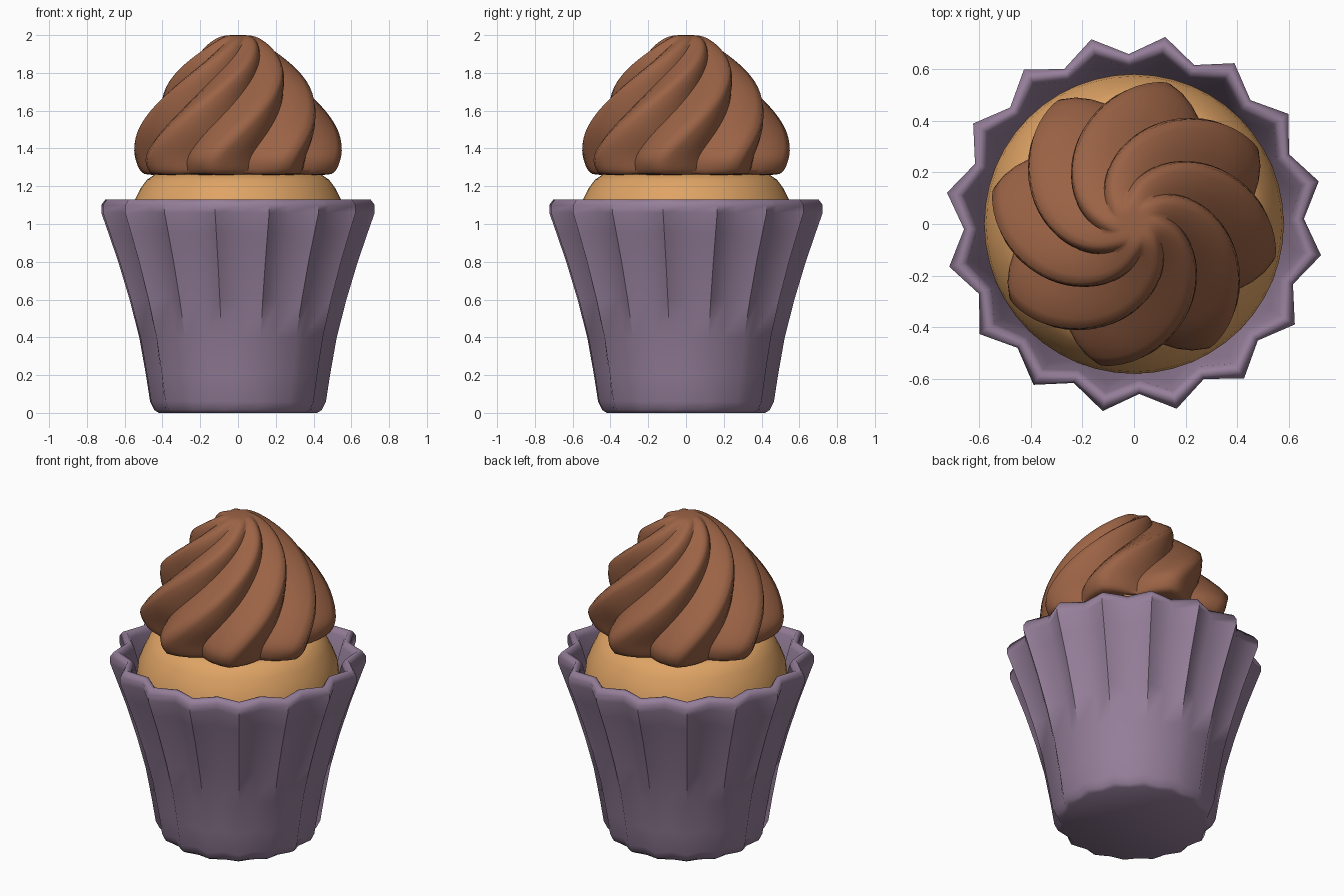
import bpy, bmesh, math

if "Cube" in bpy.data.objects:
    bpy.data.objects.remove(bpy.data.objects["Cube"])


def material(name, rgb):
    m = bpy.data.materials.new(name)
    m.diffuse_color = (*rgb, 1.0)
    m.use_nodes = True
    m.node_tree.nodes["Principled BSDF"].inputs["Base Color"].default_value = m.diffuse_color
    return m


def loft(name, rings, mat, angle):
    """Skin a list of closed rings (lists of points), capping both ends."""
    bm = bmesh.new()
    loops = [[bm.verts.new(p) for p in ring] for ring in rings]
    n = len(loops[0])
    for a, b in zip(loops, loops[1:]):
        for i in range(n):
            j = (i + 1) % n
            bm.faces.new((a[i], a[j], b[j], b[i]))
    bm.faces.new(loops[0][::-1])
    bm.faces.new(loops[-1])
    bmesh.ops.recalc_face_normals(bm, faces=bm.faces)
    me = bpy.data.meshes.new(name)
    bm.to_mesh(me)
    bm.free()
    me.materials.append(mat)
    ob = bpy.data.objects.new(name, me)
    bpy.context.collection.objects.link(ob)
    bpy.ops.object.select_all(action='DESELECT')
    ob.select_set(True)
    bpy.context.view_layer.objects.active = ob
    bpy.ops.object.shade_smooth_by_angle(angle=math.radians(angle))
    return ob


def star_ring(z, tip, valley, points, phase, steps, power=1.0):
    """Ring that swings between a tip and a valley radius."""
    ring = []
    for i in range(points * steps):
        t = (i % steps) / steps
        w = (2 * min(t, 1 - t)) ** power          # 0 at tip, 1 at valley
        r = tip + (valley - tip) * w
        a = math.radians(phase) + 2 * math.pi * i / (points * steps)
        ring.append((r * math.cos(a), r * math.sin(a), z))
    return ring


def interpolate(rows, count):
    """Smooth (Catmull-Rom) resampling of table rows."""
    out = []
    for i in range(len(rows) - 1):
        p0, p1 = rows[max(i - 1, 0)], rows[i]
        p2, p3 = rows[i + 1], rows[min(i + 2, len(rows) - 1)]
        for k in range(count):
            t = k / count
            out.append([0.5 * (2 * b + (c - a) * t + (2 * a - 5 * b + 4 * c - d) * t * t
                               + (3 * b - a - 3 * c + d) * t ** 3)
                        for a, b, c, d in zip(p0, p1, p2, p3)])
    return out + [list(rows[-1])]


purple = material("purple paper", (0.30, 0.21, 0.32))
sponge = material("golden sponge", (0.74, 0.37, 0.13))
chocolate = material("chocolate icing", (0.33, 0.125, 0.06))

# Pleated wrapper: outside wall, rolled rim, inside wall (z, tip, valley)
wall = [(0.0, 0.425, 0.405), (0.015, 0.45, 0.42), (0.06, 0.472, 0.432), (0.2, 0.494, 0.448),
        (0.4, 0.53, 0.478), (0.6, 0.582, 0.522), (0.8, 0.643, 0.575), (0.95, 0.695, 0.62),
        (1.06, 0.734, 0.655), (1.1, 0.734, 0.658), (1.13, 0.712, 0.645),
        (1.13, 0.685, 0.622), (1.1, 0.663, 0.605), (0.95, 0.63, 0.565),
        (0.6, 0.53, 0.48), (0.05, 0.42, 0.39)]
loft("wrapper", [star_ring(z, t, v, 16, 13, 2) for z, t, v in wall], purple, 65)

# Sponge dome sitting inside the wrapper
dome = [(0.08, 0.37), (0.6, 0.47), (0.9, 0.565), (1.0, 0.58), (1.06, 0.572), (1.13, 0.545),
        (1.19, 0.515), (1.235, 0.482), (1.262, 0.44), (1.28, 0.3), (1.285, 0.1)]
loft("cake", [star_ring(z, r, r, 24, 0, 2) for z, r in dome], sponge, 60)

# Swirled icing: eight twisted ridges (z, tip, valley, twist in degrees)
swirl = [(1.26, 0.47, 0.40, 0), (1.275, 0.53, 0.43, 0), (1.36, 0.562, 0.445, 2),
         (1.48, 0.535, 0.425, 14), (1.6, 0.475, 0.37, 29), (1.72, 0.395, 0.30, 46),
         (1.82, 0.31, 0.235, 63), (1.91, 0.215, 0.165, 82), (1.97, 0.135, 0.108, 98),
         (1.995, 0.08, 0.07, 108), (2.0, 0.03, 0.028, 112)]
loft("icing_swirl", [star_ring(z, t, v, 8, 29.5 + tw, 8, 1.25)
                     for z, t, v, tw in interpolate(swirl, 4)], chocolate, 60)
